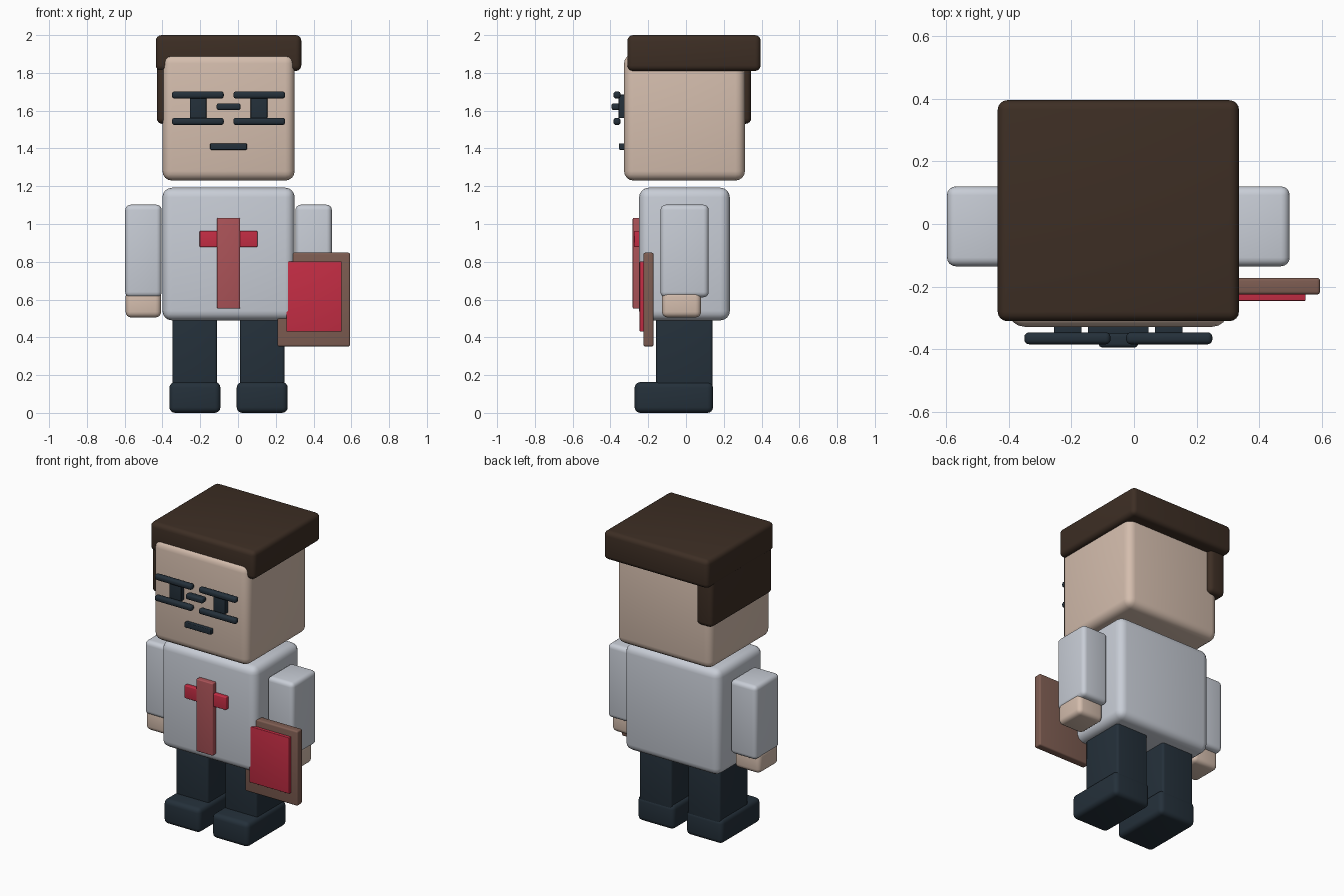
import bpy
import math

default = bpy.data.objects.get("Cube")
if default:
    bpy.data.objects.remove(default, do_unlink=True)


def material(name, *srgb):
    """Flat material from 0-255 display values, stored as linear."""
    linear = [((c / 255 + 0.055) / 1.055) ** 2.4 for c in srgb]
    mat = bpy.data.materials.new(name)
    mat.use_nodes = True
    mat.diffuse_color = (*linear, 1)
    bsdf = mat.node_tree.nodes["Principled BSDF"]
    bsdf.inputs["Base Color"].default_value = (*linear, 1)
    bsdf.inputs["Roughness"].default_value = 0.8
    return mat


hair = material("dark brown hair", 61, 46, 36)
skin = material("skin", 212, 189, 173)
shirt = material("pale grey shirt", 200, 205, 214)
navy = material("dark navy", 36, 48, 58)
wood = material("brown wood", 126, 93, 82)
red = material("bright red", 196, 45, 68)
dull_red = material("dull red", 171, 83, 88)


def block(name, x, y, z, mat, round_by, segments=4):
    """Rounded box given its (low, high) extent along each axis."""
    spans = (x, y, z)
    centre = [(low + high) / 2 for low, high in spans]
    bpy.ops.mesh.primitive_cube_add(size=1, location=centre)
    obj = bpy.context.object
    obj.name = obj.data.name = name
    obj.scale = [high - low for low, high in spans]
    bpy.ops.object.transform_apply(location=False, rotation=False, scale=True)
    bevel = obj.modifiers.new("rounded edges", "BEVEL")
    bevel.width = round_by
    bevel.segments = segments
    bpy.ops.object.modifier_apply(modifier=bevel.name)
    bpy.ops.object.shade_smooth_by_angle(angle=math.radians(35))
    obj.data.materials.append(mat)
    return obj


MIDDLE = -0.05  # the figure's own centre line


def pair(name, inner, outer, y, z, mat, round_by):
    """Matching blocks on both sides of the centre line."""
    block("right_" + name, (MIDDLE - outer, MIDDLE - inner), y, z, mat, round_by)
    block("left_" + name, (MIDDLE + inner, MIDDLE + outer), y, z, mat, round_by)


def centred(name, half, y, z, mat, round_by):
    """Block straddling the centre line."""
    block(name, (MIDDLE - half, MIDDLE + half), y, z, mat, round_by)


# Head and hair
centred("head", 0.35, (-0.328, 0.312), (1.23, 1.9), skin, 0.05)
centred("hair_cap", 0.385, (-0.31, 0.395), (1.81, 2), hair, 0.03)
block("side_hair", (-0.43, -0.31), (-0.30, 0.345), (1.53, 1.9), hair, 0.03)

# Face and glasses
pair("eye", 0.117, 0.205, (-0.357, -0.315), (1.56, 1.685), navy, 0.004)
pair("glasses_upper_bar", 0.025, 0.3, (-0.384, -0.346), (1.664, 1.702), navy, 0.015)
pair("glasses_lower_bar", 0.025, 0.3, (-0.384, -0.346), (1.524, 1.562), navy, 0.015)
centred("glasses_bridge", 0.063, (-0.394, -0.348), (1.603, 1.639), navy, 0.012)
centred("mouth", 0.097, (-0.355, -0.315), (1.393, 1.427), navy, 0.005)

# Torso with cross emblem
centred("torso", 0.35, (-0.248, 0.232), (0.49, 1.192), shirt, 0.05)
centred("cross_upright", 0.061, (-0.282, -0.24), (0.552, 1.032), dull_red, 0.006)
centred("cross_arm", 0.153, (-0.275, -0.24), (0.877, 0.963), red, 0.006)

# Arms and hands
pair("sleeve", 0.354, 0.547, (-0.135, 0.12), (0.612, 1.102), shirt, 0.028)
pair("hand", 0.357, 0.545, (-0.127, 0.08), (0.505, 0.645), skin, 0.03)

# Legs and shoes
pair("leg", 0.06, 0.297, (-0.158, 0.14), (0.1, 0.53), navy, 0.015)
pair("shoe", 0.043, 0.313, (-0.272, 0.143), (0, 0.163), navy, 0.03)

# Shield held on the left side
block("shield_board", (0.208, 0.594), (-0.225, -0.172), (0.352, 0.848), wood, 0.01)
block("shield_panel", (0.256, 0.548), (-0.245, -0.2), (0.43, 0.802), red, 0.003)
